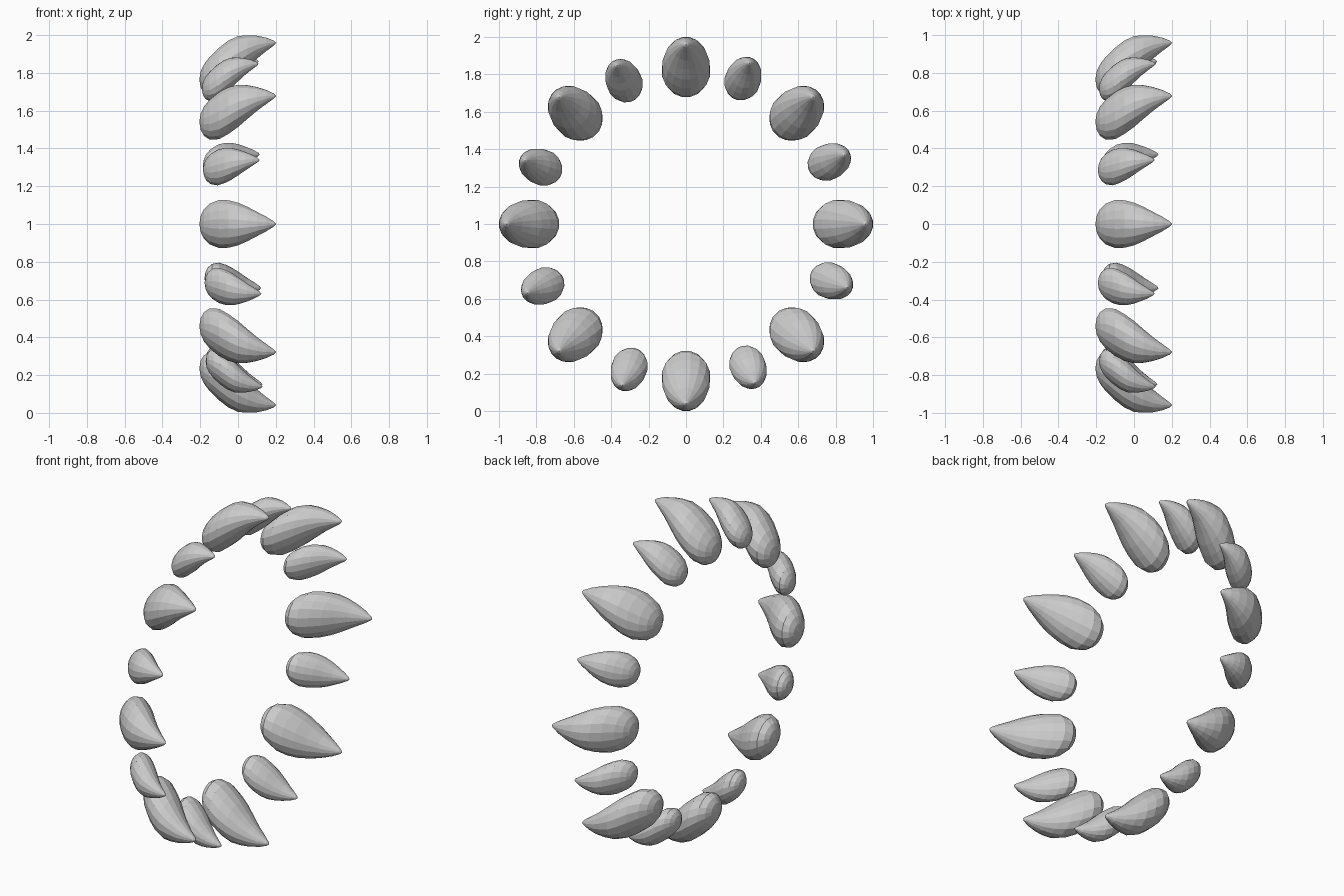
import bpy, bmesh, math
from mathutils import Matrix, Vector

cube = bpy.data.objects.get("Cube")
if cube:
    bpy.data.objects.remove(cube, do_unlink=True)

grey = bpy.data.materials.new("bone_grey")
grey.use_nodes = True
colour = (0.6, 0.6, 0.6, 1)
grey.diffuse_color = colour
grey.node_tree.nodes["Principled BSDF"].inputs["Base Color"].default_value = colour

SIDES = 16
# Claw sections: position along the ring axis, radial centre, radial half, sideways half
SECTIONS = [
    (-0.197, 0.765, 0.045, 0.045),
    (-0.18, 0.77, 0.077, 0.08),
    (-0.15, 0.782, 0.105, 0.11),
    (-0.10, 0.812, 0.124, 0.13),
    (-0.05, 0.85, 0.124, 0.128),
    (0.0, 0.884, 0.113, 0.115),
    (0.05, 0.913, 0.088, 0.093),
    (0.10, 0.936, 0.062, 0.066),
    (0.15, 0.951, 0.036, 0.039),
    (0.19, 0.958, 0.013, 0.014),
]
BASE, TIP = (-0.205, 0.765), (0.202, 0.96)


def claw_mesh():
    """Curved teardrop lofted through the sections, standing at the ring's top."""
    bm = bmesh.new()
    rings = []
    for x, r, a, w in SECTIONS:
        angles = [2 * math.pi * (i + 0.5) / SIDES for i in range(SIDES)]
        rings.append([bm.verts.new((x, w * math.sin(t), r + a * math.cos(t))) for t in angles])
    base = bm.verts.new((BASE[0], 0, BASE[1]))
    tip = bm.verts.new((TIP[0], 0, TIP[1]))
    for i in range(SIDES):
        j = (i + 1) % SIDES
        for p, q in zip(rings, rings[1:]):
            bm.faces.new((p[i], p[j], q[j], q[i]))
        bm.faces.new((base, rings[0][j], rings[0][i]))
        bm.faces.new((tip, rings[-1][i], rings[-1][j]))
    bmesh.ops.recalc_face_normals(bm, faces=bm.faces)
    mesh = bpy.data.meshes.new("claw")
    bm.to_mesh(mesh)
    bm.free()
    mesh.materials.append(grey)
    return mesh


def ring_of_claws(name, mesh, scale, offset, start, lean):
    """Eight claws around the x axis; lean shifts the upper ones backwards."""
    for k in range(8):
        turn = Matrix.Rotation(math.radians(start + 45 * k - 90), 4, 'X')
        place = turn @ Matrix.Translation(offset) @ Matrix.Scale(scale, 4)
        height = (turn @ Vector((0, 0, 0.85))).z
        claw = bpy.data.objects.new(f"{name}_{k + 1}", mesh)
        claw.matrix_world = Matrix.Translation((-lean * height, 0, 1)) @ place
        bpy.context.collection.objects.link(claw)


claw = claw_mesh()
ring_of_claws("large_claw", claw, 1.0, (0, 0, 0), 0, 0)
ring_of_claws("small_claw", claw, 0.74, (-0.03, 0, 0.215), 23.5, 0.013)
